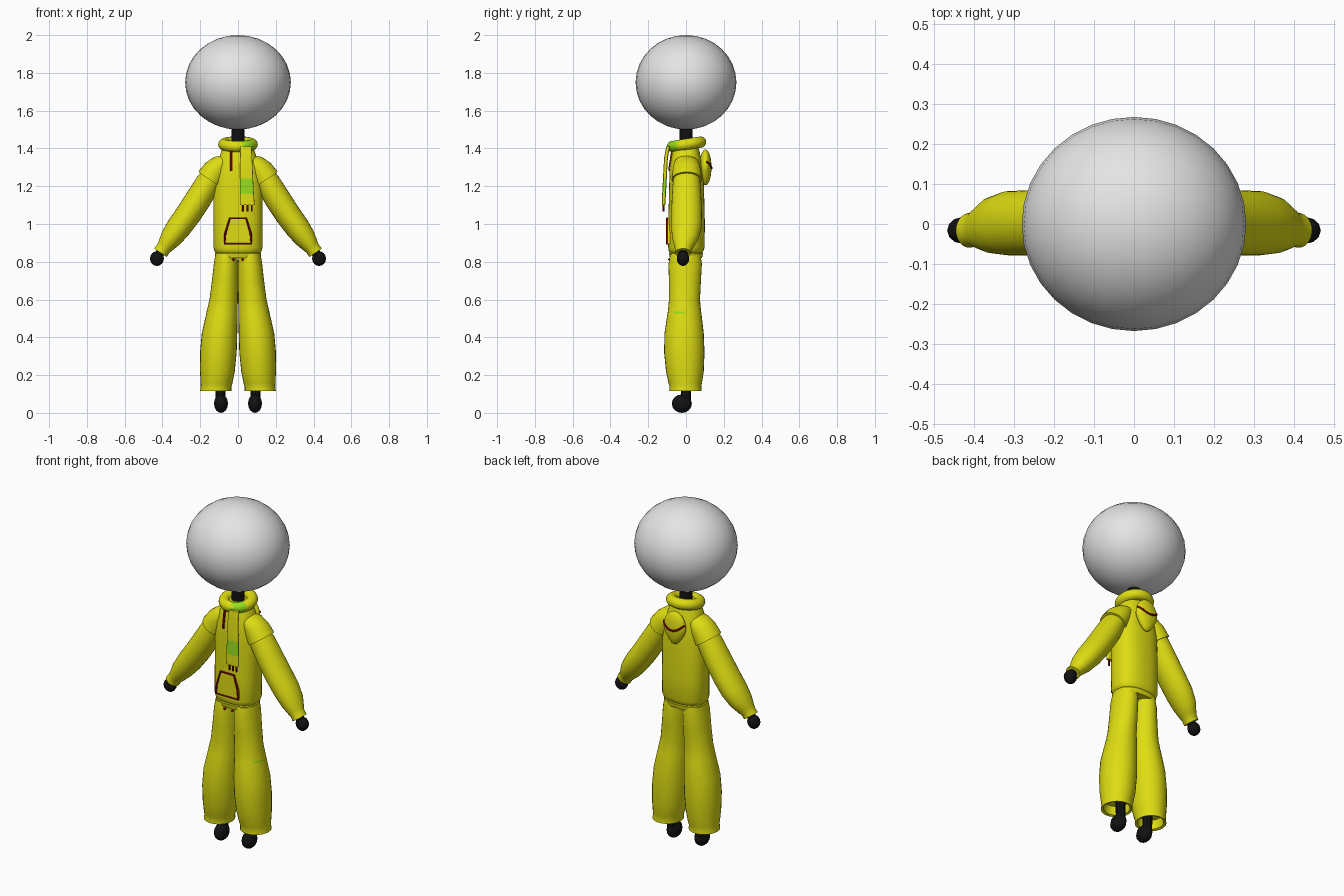
import bpy, bmesh, math
from mathutils import Vector

cube = bpy.data.objects.get("Cube")
if cube:
    bpy.data.objects.remove(cube, do_unlink=True)


def material(name, r, g, b):
    m = bpy.data.materials.new(name)
    m.use_nodes = True
    m.diffuse_color = (r, g, b, 1)
    bsdf = next(n for n in m.node_tree.nodes if n.type == 'BSDF_PRINCIPLED')
    bsdf.inputs["Base Color"].default_value = (r, g, b, 1)
    return m


YELLOW = material("yellow cloth", 0.73, 0.72, 0.006)
GREEN = material("lime green", 0.30, 0.72, 0.01)
RED = material("dark red", 0.30, 0.003, 0.006)
BLACK = material("black", 0.006, 0.006, 0.006)
WHITE = material("white", 0.78, 0.78, 0.78)


def finish(ob, name, mats, rule=None, smooth=True):
    """Name, paint and shade an object; rule picks the faces of the second colour."""
    ob.name = name
    ob.data.materials.clear()
    for m in mats:
        ob.data.materials.append(m)
    if rule:
        for p in ob.data.polygons:
            p.material_index = int(rule(p.center))
    bpy.ops.object.select_all(action='DESELECT')
    ob.select_set(True)
    bpy.context.view_layer.objects.active = ob
    if smooth:
        bpy.ops.object.shade_smooth_by_angle(angle=math.radians(40))
    return ob


def new_object(bm, name, mats, rule=None):
    bmesh.ops.recalc_face_normals(bm, faces=bm.faces)
    me = bpy.data.meshes.new(name)
    bm.to_mesh(me)
    bm.free()
    ob = bpy.data.objects.new(name, me)
    bpy.context.collection.objects.link(ob)
    return finish(ob, name, mats, rule)


def loft(name, sections, mats, side=1, tilt=0, power=2, n=28, rule=None):
    """Skin rings of (x, y, z, half width, half depth); tilt leans rings in xz."""
    bm = bmesh.new()
    rings = []
    for x, y, z, rx, ry in sections:
        ring = []
        for i in range(n):
            a = 2 * math.pi * i / n
            c, s = math.cos(a), math.sin(a)
            u = math.copysign(abs(c) ** (2 / power), c) * rx
            v = math.copysign(abs(s) ** (2 / power), s) * ry
            ring.append(bm.verts.new((side * (x + u * math.cos(tilt)), y + v, z + u * math.sin(tilt))))
        rings.append(ring)
    for a, b in zip(rings, rings[1:]):
        for i in range(n):
            j = (i + 1) % n
            bm.faces.new((a[i], a[j], b[j], b[i]))
    bm.faces.new(rings[0])
    bm.faces.new(rings[-1])
    return new_object(bm, name, mats, rule)


def ball(name, loc, scale, mat, seg=32, rings=16, smooth=True):
    bpy.ops.mesh.primitive_uv_sphere_add(segments=seg, ring_count=rings, radius=1, location=loc)
    ob = bpy.context.object
    ob.scale = scale
    return finish(ob, name, [mat], smooth=smooth)


def tube(name, pts, r, mat, closed=False):
    """Round cord along a path."""
    cu = bpy.data.curves.new(name, 'CURVE')
    cu.dimensions = '3D'
    cu.bevel_depth = r
    cu.bevel_resolution = 2
    cu.use_fill_caps = True
    sp = cu.splines.new('POLY')
    sp.points.add(len(pts) - 1)
    for p, co in zip(sp.points, pts):
        p.co = (*co, 1)
    sp.use_cyclic_u = closed
    ob = bpy.data.objects.new(name, cu)
    bpy.context.collection.objects.link(ob)
    bpy.ops.object.select_all(action='DESELECT')
    ob.select_set(True)
    bpy.context.view_layer.objects.active = ob
    bpy.ops.object.convert(target='MESH')
    return finish(bpy.context.object, name, [mat])


# Head and neck
ball("head", (0, 0, 1.75), (0.28, 0.267, 0.25), WHITE)
loft("neck", [(0, 0, 1.36, 0.035, 0.035), (0, 0, 1.54, 0.035, 0.035)], [BLACK], n=16)

# Hooded top with a hem band
loft("torso", [(0, 0, 0.82, 0.118, 0.085), (0, 0, 0.845, 0.123, 0.09),
               (0, 0, 0.85, 0.119, 0.087), (0, 0, 0.855, 0.124, 0.091),
               (0, 0.002, 0.875, 0.13, 0.096), (0, 0.003, 1.0, 0.13, 0.097),
               (0, 0.003, 1.2, 0.13, 0.092), (0, 0, 1.3, 0.117, 0.087),
               (0, 0, 1.38, 0.09, 0.073), (0, 0, 1.43, 0.065, 0.058)], [YELLOW], power=2.4, n=36)

# Scarf: ring around the neck, hanging tail, fringe
bpy.ops.mesh.primitive_torus_add(major_segments=36, minor_segments=14, major_radius=0.075,
                                 minor_radius=0.03, location=(0, 0.003, 1.422),
                                 rotation=(math.radians(9), 0, 0))
finish(bpy.context.object, "scarf_ring", [YELLOW, GREEN],
       lambda c: -75 < math.degrees(math.atan2(c.y, c.x)) < -35)
loft("scarf_tail", [(0.042, -0.095, 1.41, 0.03, 0.01), (0.043, -0.106, 1.35, 0.032, 0.01),
                    (0.045, -0.112, 1.24, 0.035, 0.01), (0.047, -0.116, 1.16, 0.037, 0.01),
                    (0.049, -0.119, 1.10, 0.039, 0.009)], [YELLOW, GREEN], power=5, n=24,
     rule=lambda c: 1.16 < c.z < 1.24)
for i in range(3):
    x = 0.027 + 0.023 * i
    tube(f"scarf_fringe_{i + 1}", [(x, -0.119, 1.11), (x, -0.119, 1.065)], 0.005, RED)

# Zip and waist cord ends
tube("zip", [(-0.035, -0.072, 1.385), (-0.035, -0.085, 1.30), (-0.035, -0.087, 1.28)], 0.007, RED)
for side, x in (("left", 0.025), ("right", -0.025)):
    ball(f"cord_end_{side}", (x, -0.088, 0.812), (0.007, 0.007, 0.007), RED, 10, 6)

# Front pocket panel and its piping
outline = [(-0.07, 0.895), (0.07, 0.895), (0.067, 0.95), (0.043, 1.03), (-0.043, 1.03), (-0.067, 0.95)]
bm = bmesh.new()
panel = bm.faces.new([bm.verts.new((x, -0.101, z)) for x, z in outline])
back = bmesh.ops.extrude_face_region(bm, geom=[panel])["geom"]
bmesh.ops.translate(bm, vec=(0, 0.035, 0), verts=[v for v in back if isinstance(v, bmesh.types.BMVert)])
new_object(bm, "pocket", [YELLOW])
tube("pocket_piping", [(x, -0.1, z) for x, z in outline], 0.006, RED, closed=True)

# Folded hood on the back: a drop shape coming to a point below
hood = ball("hood", (0, 0.103, 1.30), (0.07, 0.032, 0.095), YELLOW, 28, 18)
for v in hood.data.vertices:
    if v.co.z < 0:
        v.co.x *= 1 + 0.35 * v.co.z
arc = []
for i in range(13):
    t = -1 + i / 6
    z = 1.295 + 0.035 * t * t
    drop = max(0, 1 - (0.93 * t) ** 2 - ((z - 1.30) / 0.095) ** 2)
    arc.append((0.066 * t, 0.103 + 0.032 * math.sqrt(drop), z))
tube("hood_piping", arc, 0.006, RED)

# Limbs, built for each side
LEAN = math.radians(34)
for side, s in (("left", 1), ("right", -1)):
    loft(f"shoulder_{side}", [(0.05, 0, 1.345, 0.035, 0.05), (0.085, 0.003, 1.325, 0.052, 0.066),
                              (0.118, 0.004, 1.285, 0.067, 0.075), (0.15, 0.004, 1.235, 0.073, 0.08)],
         [YELLOW], s, LEAN)
    loft(f"sleeve_{side}", [(0.12, 0.003, 1.28, 0.055, 0.065), (0.16, 0.003, 1.215, 0.066, 0.073),
                            (0.205, 0.003, 1.14, 0.069, 0.078), (0.264, 0.003, 1.05, 0.068, 0.081),
                            (0.315, 0.002, 0.98, 0.066, 0.08), (0.355, -0.003, 0.925, 0.058, 0.07),
                            (0.385, -0.01, 0.882, 0.043, 0.052), (0.395, -0.013, 0.87, 0.039, 0.044),
                            (0.411, -0.016, 0.848, 0.04, 0.043)], [YELLOW], s, LEAN)
    tube(f"wrist_{side}", [(s * 0.40, -0.015, 0.865), (s * 0.43, -0.018, 0.82)], 0.024, BLACK)
    ball(f"hand_{side}", (s * 0.429, -0.016, 0.817), (0.037, 0.033, 0.039), BLACK, 12, 8)

    # Trouser leg with a turned-in cuff and a small stripe by the knee
    loft(f"trouser_leg_{side}",
         [(0.062, -0.003, 0.84, 0.058, 0.08), (0.064, -0.004, 0.79, 0.064, 0.088),
          (0.069, -0.006, 0.7, 0.069, 0.085), (0.076, -0.008, 0.6, 0.075, 0.082),
          (0.084, -0.008, 0.536, 0.082, 0.088), (0.085, -0.008, 0.526, 0.083, 0.09),
          (0.098, -0.01, 0.42, 0.094, 0.104), (0.104, -0.009, 0.32, 0.097, 0.107),
          (0.109, -0.006, 0.22, 0.092, 0.1), (0.114, -0.004, 0.155, 0.084, 0.088),
          (0.116, -0.003, 0.14, 0.081, 0.084), (0.118, -0.003, 0.115, 0.083, 0.086),
          (0.117, -0.003, 0.12, 0.07, 0.072), (0.114, -0.003, 0.17, 0.065, 0.067)],
         [YELLOW, GREEN], s,
         rule=lambda c: 0.528 < c.z < 0.534 and c.x > 0.11 and -0.07 < c.y < 0)

    # Ankle and foot
    tube(f"ankle_{side}", [(s * 0.095, 0, 0.2), (s * 0.092, 0, 0.05)], 0.026, BLACK)
    ball(f"foot_{side}", (s * 0.09, -0.022, 0.049), (0.037, 0.053, 0.049), BLACK, 12, 8)
